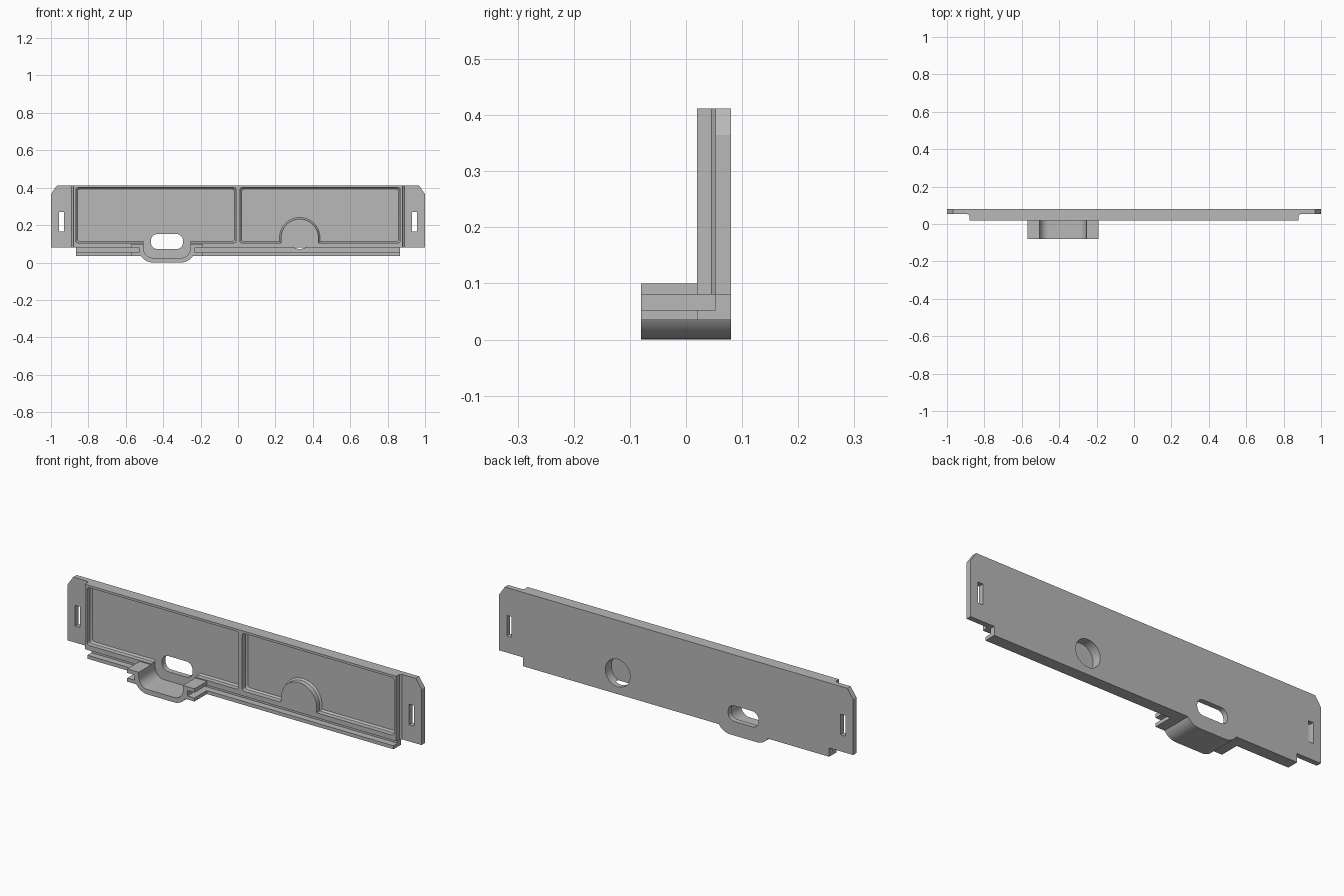
import bpy, bmesh, math

default = bpy.data.objects.get("Cube")
if default:
    bpy.data.objects.remove(default, do_unlink=True)

grey = bpy.data.materials.new("plain grey")
grey.use_nodes = True
colour = (0.48, 0.48, 0.48, 1)
grey.diffuse_color = colour
grey.node_tree.nodes["Principled BSDF"].inputs["Base Color"].default_value = colour

FRONT, BACK, STEP, FLOOR = 0.02, 0.08, 0.045, 0.053
PORT_X = -0.38


def loft(name, sections):
    """Solid through matching x-z outlines, each placed at its own y."""
    bm = bmesh.new()
    rings = [[bm.verts.new((x, y, z)) for x, z in pts] for y, pts in sections]
    bm.faces.new(rings[0])
    bm.faces.new(rings[-1])
    for a, b in zip(rings, rings[1:]):
        for i in range(len(a)):
            j = (i + 1) % len(a)
            bm.faces.new((a[i], a[j], b[j], b[i]))
    bmesh.ops.recalc_face_normals(bm, faces=bm.faces[:])
    mesh = bpy.data.meshes.new(name)
    bm.to_mesh(mesh)
    bm.free()
    mesh.materials.append(grey)
    obj = bpy.data.objects.new(name, mesh)
    bpy.context.collection.objects.link(obj)
    return obj


def prism(name, pts, y0, y1):
    return loft(name, [(y0, pts), (y1, pts)])


def arc(cx, cz, r, start, end, n=10):
    angles = [math.radians(start + (end - start) * i / n) for i in range(n + 1)]
    return [(cx + r * math.cos(a), cz + r * math.sin(a)) for a in angles]


def rect(x0, x1, z0, z1):
    return [(x0, z0), (x1, z0), (x1, z1), (x0, z1)]


def rounded(x0, x1, z0, z1, r, n=8):
    return (arc(x0 + r, z0 + r, r, 180, 270, n) + arc(x1 - r, z0 + r, r, 270, 360, n)
            + arc(x1 - r, z1 - r, r, 0, 90, n) + arc(x0 + r, z1 - r, r, 90, 180, n))


def cup(half, bottom, top, r):
    """Outline with rounded lower corners, centred on the port."""
    x0, x1 = PORT_X - half, PORT_X + half
    return (arc(x0 + r, bottom + r, r, 180, 270) + arc(x1 - r, bottom + r, r, 270, 360)
            + [(x1, top), (x0, top)])


def combine(target, other, operation):
    mod = target.modifiers.new(operation.lower(), "BOOLEAN")
    mod.operation, mod.solver, mod.object = operation, "EXACT", other
    graph = bpy.context.evaluated_depsgraph_get()
    result = bpy.data.meshes.new_from_object(target.evaluated_get(graph))
    target.modifiers.clear()
    target.data = result
    bpy.data.objects.remove(other, do_unlink=True)


def pocket(left, right, inset, boss):
    """Panel recess outline, optionally running round the half-round boss."""
    x0, x1, z0, z1 = left + inset, right - inset, 0.105 + inset, 0.4 - inset
    pts = rounded(x0, x1, z0, z1, 0.012, 4)
    if boss:
        r = 0.1 + inset
        notch = [(0.33 - r, z0)] + arc(0.33, 0.133, r, 180, 0, 32) + [(0.33 + r, z0)]
        pts = pts[:5] + notch + pts[5:]
    return pts


# Main panel with sloped ends towards the ears
panel = loft("front_panel", [
    (FRONT, rect(-0.88, 0.88, 0.08, 0.412)), (STEP, rect(-0.88, 0.88, 0.08, 0.412)),
    (FLOOR, rect(-0.89, 0.89, 0.08, 0.412)), (BACK, rect(-0.89, 0.89, 0.08, 0.412))])

# Thin ears, bottom rail, tray flanges and rounded tray
ears = [(-1, 0.08), (1, 0.08), (1, 0.365), (0.968, 0.412), (-0.968, 0.412), (-1, 0.365)]
additions = [
    prism("mounting_ears", ears, FLOOR, BACK),
    prism("bottom_rail", rect(-0.865, 0.865, 0.035, 0.09), FRONT, BACK),
    prism("tray_flanges", rect(PORT_X - 0.19, PORT_X + 0.19, 0.035, 0.1), -0.08, 0.04),
    prism("port_tray", cup(0.15, 0, 0.1, 0.075), -0.08, BACK),
]
for part in additions:
    combine(panel, part, "UNION")

# Recesses, tray hollow, rail grooves and openings
cutters = [prism("tray_hollow", cup(0.125, 0.025, 0.125, 0.05), -0.2, FLOOR)]
for left, right, boss in ((-0.867, -0.01, False), (0.01, 0.867, True)):
    cutters.append(loft("panel_recess", [
        (-0.1, pocket(left, right, 0, boss)), (STEP, pocket(left, right, 0, boss)),
        (FLOOR, pocket(left, right, 0.008, boss))]))
for left, right in ((-1.2, PORT_X - 0.15), (PORT_X + 0.15, 1.2)):
    cutters.append(prism("rail_groove", rect(left, right, 0.053, 0.08), -0.2, FLOOR))
cutters.append(prism("port_opening", rounded(PORT_X - 0.086, PORT_X + 0.086, 0.072, 0.152, 0.035),
                     0.03, 0.2))
cutters.append(prism("round_socket", arc(0.33, 0.143, 0.07, 0, 352.5, 47), 0.032, 0.2))
for side in (-1, 1):
    x = side * 0.943
    cutters.append(prism("ear_slot", rect(x - 0.014, x + 0.014, 0.165, 0.27), 0, 0.2))
for cutter in cutters:
    combine(panel, cutter, "DIFFERENCE")

# Smooth curves, sharp edges
bpy.ops.object.select_all(action="DESELECT")
panel.select_set(True)
bpy.context.view_layer.objects.active = panel
bpy.ops.object.shade_smooth_by_angle(angle=math.radians(30))
